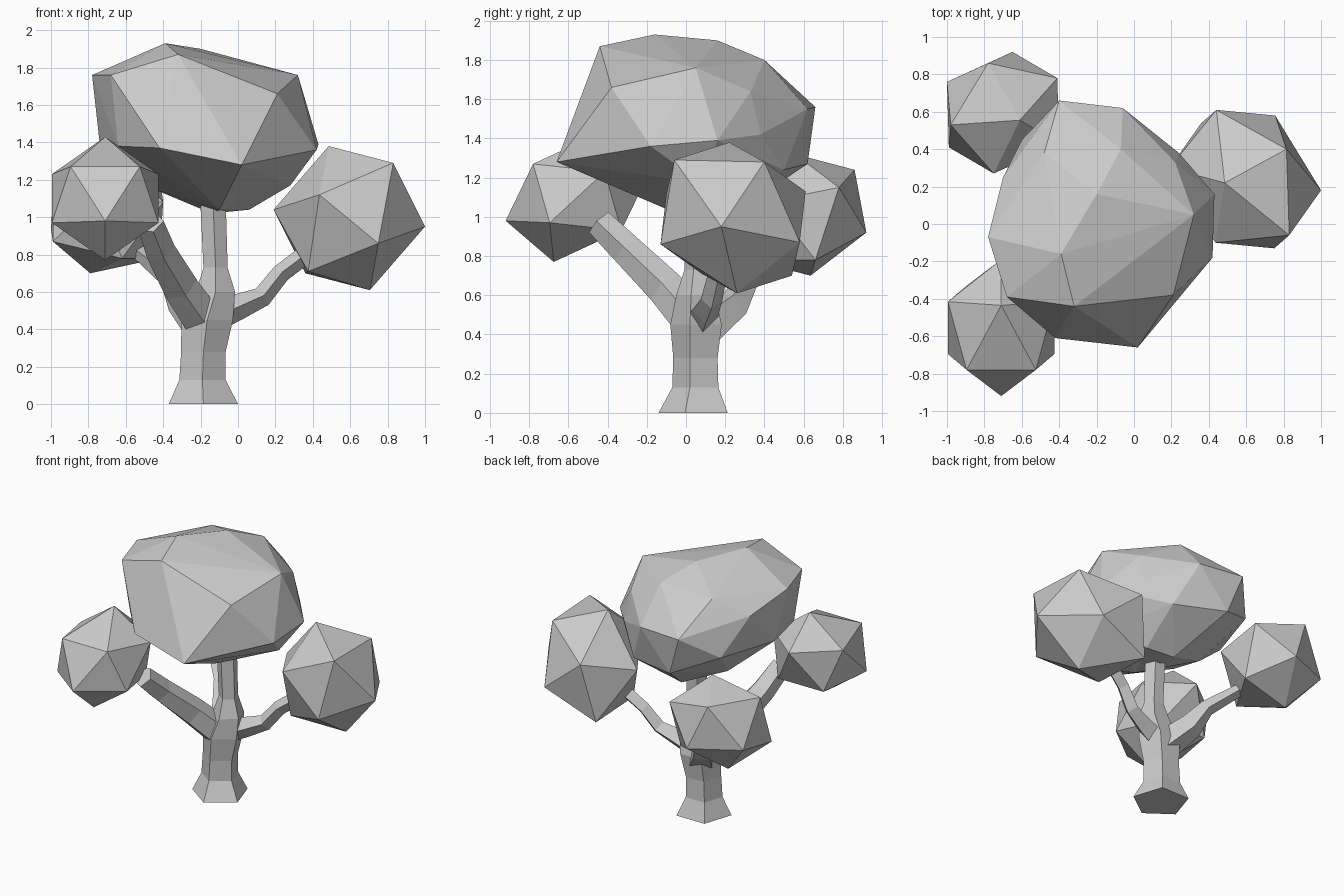
import bpy
import bmesh
import math
from mathutils import Vector

default_cube = bpy.data.objects.get("Cube")
if default_cube:
    bpy.data.objects.remove(default_cube, do_unlink=True)

# One plain grey for the whole tree
GREY = (0.6, 0.6, 0.6, 1.0)
grey = bpy.data.materials.new("plain_grey")
grey.use_nodes = True
grey.diffuse_color = GREY
for node in grey.node_tree.nodes:
    if node.type == 'BSDF_PRINCIPLED':
        node.inputs["Base Color"].default_value = GREY


def finish(name, bm):
    """Turn a bmesh into a flat shaded object with the shared material."""
    bmesh.ops.recalc_face_normals(bm, faces=bm.faces[:])
    mesh = bpy.data.meshes.new(name)
    bm.to_mesh(mesh)
    bm.free()
    mesh.materials.append(grey)
    obj = bpy.data.objects.new(name, mesh)
    bpy.context.scene.collection.objects.link(obj)
    return obj


def faceted_hull(name, points):
    """Wrap a faceted foliage clump around its corner points."""
    bm = bmesh.new()
    verts = [bm.verts.new(point) for point in points]
    result = bmesh.ops.convex_hull(bm, input=verts)
    leftovers = {v for v in result["geom_interior"] if isinstance(v, bmesh.types.BMVert)}
    if leftovers:
        bmesh.ops.delete(bm, geom=list(leftovers), context='VERTS')
    return finish(name, bm)


def twenty_sided_clump(name, centre, half_axes):
    """Point-symmetric clump: every corner has its opposite corner."""
    centre = Vector(centre)
    corners = [centre + sign * Vector(axis) for axis in half_axes for sign in (1, -1)]
    return faceted_hull(name, corners)


def limb(name, path, radii, sides, level_ends=False):
    """Loft a polygonal ring along a path, with one corner facing forward."""
    bm = bmesh.new()
    points = [Vector(point) for point in path]
    last = len(points) - 1
    rings = []
    for i, (point, radius) in enumerate(zip(points, radii)):
        tangent = points[min(i + 1, last)] - points[max(i - 1, 0)]
        if level_ends:
            tangent = Vector((0, 0, 1))
        tangent.normalize()
        front = Vector((0, -1, 0))
        front = (front - tangent * front.dot(tangent)).normalized()
        side = tangent.cross(front)
        ring = []
        for k in range(sides):
            angle = math.tau * k / sides
            offset = front * math.cos(angle) + side * math.sin(angle)
            ring.append(bm.verts.new(point + radius * offset))
        rings.append(ring)
    for lower, upper in zip(rings, rings[1:]):
        for k in range(sides):
            n = (k + 1) % sides
            bm.faces.new((lower[k], lower[n], upper[n], upper[k]))
    bm.faces.new(rings[0][::-1])
    bm.faces.new(rings[-1])
    return finish(name, bm)


# Trunk with a flared five-sided foot, rising into the main canopy
limb("trunk",
     [(-.185, .055, 0), (-.19, .06, .13), (-.185, .06, .28), (-.165, .065, .45),
      (-.12, .06, .6), (-.12, .06, .73), (-.135, .06, 1.12)],
     [.195, .13, .125, .145, .11, .068, .072], sides=5, level_ends=True)

# Three side branches
limb("left_branch",
     [(-.12, .08, .47), (0, .1, .52), (.13, .13, .575), (.23, .16, .7), (.4, .2, .83)],
     [.08, .07, .055, .05, .05], sides=4)
limb("front_right_branch",
     [(-.18, .06, .44), (-.31, -.1, .63), (-.42, -.3, .83), (-.47, -.44, .97)],
     [.11, .1, .085, .075], sides=5)
limb("back_right_branch",
     [(-.18, .07, .41), (-.3, .24, .55), (-.37, .32, .68), (-.55, .48, .83)],
     [.11, .085, .055, .04], sides=4)

# Three small foliage clumps at the branch tips
twenty_sided_clump("left_foliage", (.595, .24, .995),
                   [(-.11, -.02, .385), (.405, -.06, -.045), (.155, -.37, -.135),
                    (.235, -.3, .295), (.22, .16, .285), (-.16, -.34, .125)])
twenty_sided_clump("back_right_foliage", (-.7, .595, 1.01),
                   [(.09, -.04, .31), (-.28, -.065, .23), (-.08, .265, .23),
                    (.29, .185, .14), (.05, .325, -.09), (-.3, .165, -.07)])
twenty_sided_clump("front_right_foliage", (-.71, -.555, 1.1),
                   [(0, .12, .33), (0, -.365, -.12)]
                   + [(s * .185, -.225, .17) for s in (1, -1)]
                   + [(s * .285, .14, .13) for s in (1, -1)])

# Main canopy, tier by tier from the top down
top_tier = [(-.39, -.16, 1.93), (-.2, .16, 1.9), (-.32, -.44, 1.87), (-.07, .4, 1.8),
            (-.48, .38, 1.78)]
shoulder_tier = [(-.68, -.39, 1.76), (-.78, -.07, 1.76), (.32, .05, 1.76),
                 (.21, -.38, 1.66), (-.7, .25, 1.66), (.22, .33, 1.64)]
waist_tier = [(-.4, .66, 1.56), (-.06, .62, 1.55), (.42, -.18, 1.36), (.43, .16, 1.39),
              (.24, .38, 1.42), (-.42, -.61, 1.37), (.02, -.66, 1.28),
              (-.64, -.35, 1.38), (-.74, .02, 1.4), (-.6, .45, 1.4)]
under_tier = [(-.3, .62, 1.27), (.08, .5, 1.24), (.28, .08, 1.17), (-.45, .15, 1.15),
              (.06, .2, 1.04), (-.1, -.1, 1.04), (-.14, .25, 1.02)]
faceted_hull("main_canopy", top_tier + shoulder_tier + waist_tier + under_tier)
